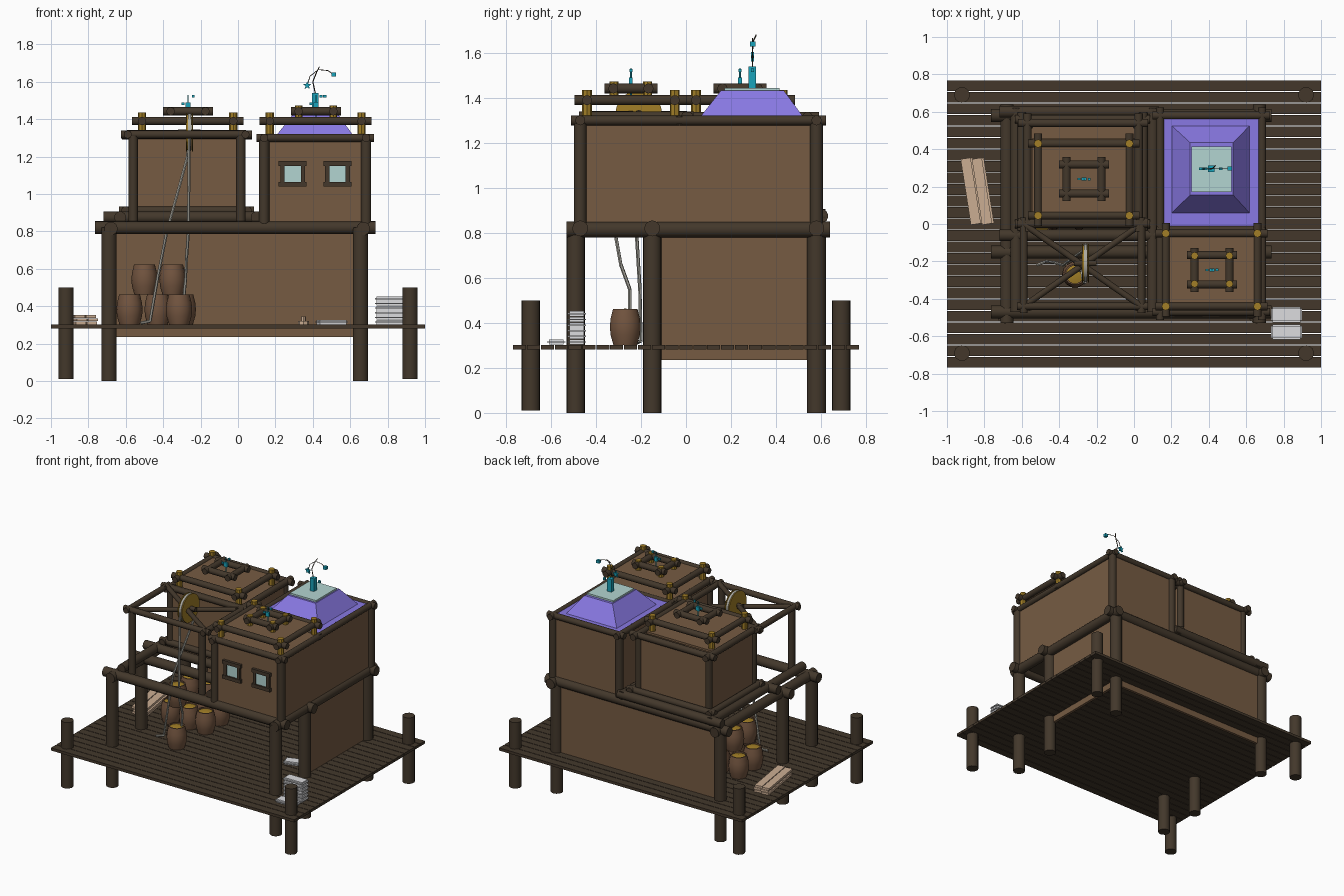
import bpy, bmesh, math
from mathutils import Vector, Matrix

old = bpy.data.objects.get("Cube")
if old:
    bpy.data.objects.remove(old, do_unlink=True)


def material(name, rgb):
    m = bpy.data.materials.new(name)
    m.use_nodes = True
    m.diffuse_color = (*rgb, 1)
    m.node_tree.nodes["Principled BSDF"].inputs["Base Color"].default_value = (*rgb, 1)
    return m


DARK = material("dark wood", (0.056, 0.039, 0.024))
WALL = material("wall wood", (0.18, 0.105, 0.055))
BARREL = material("barrel wood", (0.17, 0.09, 0.05))
PURPLE = material("purple cloth", (0.25, 0.19, 0.77))
GLASS = material("pale glass", (0.45, 0.66, 0.64))
CYAN = material("cyan metal", (0.01, 0.37, 0.5))
GOLD = material("gold", (0.36, 0.21, 0.02))
TAN = material("pale plank", (0.6, 0.42, 0.29))
WHITE = material("white cloth", (0.72, 0.72, 0.74))
ROPE = material("rope", (0.42, 0.41, 0.36))
made = []


def finish(name, bm, *mats):
    me = bpy.data.meshes.new(name)
    bm.to_mesh(me)
    bm.free()
    for m in mats:
        me.materials.append(m)
    ob = bpy.data.objects.new(name, me)
    bpy.context.collection.objects.link(ob)
    made.append(ob)
    return ob


def log(name, p, q, r, mat=DARK, sides=14):
    p, q = Vector(p), Vector(q)
    d = q - p
    m = Matrix.Translation((p + q) / 2) @ d.to_track_quat('Z', 'Y').to_matrix().to_4x4()
    bm = bmesh.new()
    bmesh.ops.create_cone(bm, cap_ends=True, segments=sides, radius1=r, radius2=r,
                          depth=d.length, matrix=m)
    return finish(name, bm, mat)


def box(name, x0, x1, y0, y1, z0, z1, mat, turn=0, bevel=0):
    bm = bmesh.new()
    size = Matrix.Diagonal((x1 - x0, y1 - y0, z1 - z0, 1))
    at = Matrix.Translation(((x0 + x1) / 2, (y0 + y1) / 2, (z0 + z1) / 2))
    bmesh.ops.create_cube(bm, size=1, matrix=at @ Matrix.Rotation(turn, 4, 'Z') @ size)
    if bevel:
        bmesh.ops.bevel(bm, geom=bm.edges[:], offset=bevel, segments=2, affect='EDGES')
    return finish(name, bm, mat)


def path(name, pts, r, mat):
    for a, b in zip(pts, pts[1:]):
        log(name, a, b, r, mat, 6)


def frame(name, x0, x1, y0, y1, z, r, over):
    # four crossing logs with overhanging ends
    for y in (y0, y1):
        log(name + "_cross_log", (x0 - over, y, z), (x1 + over, y, z), r)
    for x in (x0, x1):
        log(name + "_side_log", (x, y0 - over, z), (x, y1 + over, z), r)


def walls(name, x0, x1, y0, y1, z0, z1, t=0.02):
    for y in (y0, y1):
        box(name + "_wall", x0, x1, y - t / 2, y + t / 2, z0, z1, WALL)
    for x in (x0, x1):
        box(name + "_wall", x - t / 2, x + t / 2, y0, y1, z0, z1, WALL)


# Deck and its corner posts
planks = 25
pitch = 1.54 / planks
for i in range(planks):
    y = -0.77 + pitch * i
    box("deck_plank", -1, 1, y + 0.002, y + pitch - 0.002, 0.282, 0.302, DARK)
for x in (-0.92, 0.92):
    for y in (-0.69, 0.69):
        log("deck_post", (x, y, 0.01), (x, y, 0.5), 0.042)

# Ground storey: posts, beams and two walls
for x in (-0.69, 0.655):
    for y in (-0.49, -0.15, 0.58):
        log("house_post", (x, y, 0), (x, y, 0.82), 0.042)
for y in (-0.47, -0.15, 0.58):
    log("floor_beam", (-0.765, y, 0.82), (0.735, y, 0.82), 0.035)
for x in (-0.68, 0.67):
    log("floor_side_beam", (x, -0.53, 0.815), (x, 0.64, 0.815), 0.036)
box("back_wall", -0.67, 0.65, 0.57, 0.59, 0.235, 0.82, WALL)
box("side_wall", 0.635, 0.655, -0.12, 0.58, 0.235, 0.82, WALL)
box("room_floor", -0.62, 0.12, -0.02, 0.57, 0.83, 0.85, WALL)
box("tower_floor", 0.13, 0.67, -0.46, 0.57, 0.82, 0.84, DARK)

# Tall tower
walls("tower", 0.145, 0.675, -0.465, 0.575, 0.83, 1.3)
for x in (0.14, 0.685):
    for y in (-0.47, 0.58):
        log("tower_post", (x, y, 0.82), (x, y, 1.3), 0.028)
frame("tower_top", 0.14, 0.685, -0.47, 0.58, 1.3, 0.022, 0.042)
log("tower_ridge_log", (0.12, -0.03, 1.3), (0.7, -0.03, 1.3), 0.022)

# Small room and the open frame before it
walls("room", -0.56, 0.015, 0.01, 0.53, 0.86, 1.31)
for x in (-0.56, 0.015):
    for y in (-0.44, 0.01, 0.53):
        log("room_post", (x, y, 0.85), (x, y, 1.31), 0.025)
frame("room_top", -0.57, 0.025, 0.01, 0.54, 1.315, 0.023, 0.05)
frame("crane_top", -0.59, 0.04, -0.44, 0.0, 1.318, 0.021, 0.035)
frame("room_sill", -0.6, 0.05, 0.0, 0.56, 0.91, 0.024, 0.035)
for x in (-0.63, 0.1):
    log("sill_side_log", (x, -0.47, 0.875), (x, 0.62, 0.875), 0.032)
for y in (-0.06, 0.6):
    log("sill_cross_log", (-0.72, y, 0.875), (0.13, y, 0.875), 0.032)
log("crane_brace", (-0.59, 0.0, 1.325), (0.04, -0.44, 1.325), 0.017)
log("crane_brace", (-0.59, -0.44, 1.315), (0.04, 0.0, 1.315), 0.017)


# Flat roofs with stacked frames, gold pegs and a small charm
def roof(x0, x1, y0, y1, cx, cy, pegs):
    box("roof_base", x0 - 0.03, x1 + 0.03, y0 - 0.03, y1 + 0.03, 1.3, 1.315, WALL)
    box("roof_top", x0, x1, y0, y1, 1.385, 1.4, WALL)
    frame("roof_frame", x0, x1, y0, y1, 1.39, 0.022, 0.055)
    frame("hatch_frame", cx - 0.093, cx + 0.093, cy - 0.078, cy + 0.078, 1.442, 0.022, 0.04)
    for x in (x0, x1):
        for y in (y0, y1):
            log("roof_peg", (x, y, 1.32), (x, y, 1.435), 0.022, GOLD, 8)
    if pegs:
        for x in (cx - 0.093, cx + 0.093):
            for y in (cy - 0.075, cy + 0.075):
                log("hatch_peg", (x, y, 1.39), (x, y, 1.472), 0.02, GOLD, 8)
    log("charm_rod", (cx, cy, 1.4), (cx, cy, 1.53), 0.004, CYAN, 6)
    box("charm_body", cx - 0.014, cx + 0.014, cy - 0.008, cy + 0.008, 1.46, 1.49, CYAN)
    box("charm_tip", cx + 0.02, cx + 0.034, cy - 0.007, cy + 0.007, 1.515, 1.529, CYAN)
    box("charm_tail", cx - 0.035, cx - 0.02, cy - 0.005, cy + 0.005, 1.475, 1.488, CYAN)


roof(0.17, 0.66, -0.44, -0.05, 0.417, -0.245, True)
roof(-0.513, -0.025, 0.045, 0.43, -0.267, 0.24, False)

# Purple dome with a pale skylight
box("dome_base", 0.16, 0.67, -0.02, 0.565, 1.295, 1.31, PURPLE)
bm = bmesh.new()
res = bmesh.ops.create_cube(bm, size=1, matrix=Matrix.Translation((0.41, 0.292, 1.37))
                            @ Matrix.Diagonal((0.42, 0.47, 0.125, 1)))
for v in bm.verts:
    if v.co.z > 1.37:
        v.co.x = 0.415 + math.copysign(0.115, v.co.x - 0.41)
        v.co.y = 0.295 + math.copysign(0.14, v.co.y - 0.292)
finish("dome", bm, PURPLE)
box("skylight", 0.308, 0.522, 0.17, 0.415, 1.43, 1.445, GLASS)

# Antenna with hanging star and cube
box("antenna", 0.396, 0.43, 0.278, 0.312, 1.44, 1.54, CYAN)
path("antenna_wire", [(0.413, 0.295, 1.54), (0.4, 0.295, 1.6), (0.42, 0.298, 1.65),
                      (0.435, 0.312, 1.68)], 0.003, DARK)
path("antenna_arc", [(0.37, 0.295, 1.58), (0.385, 0.295, 1.63), (0.43, 0.295, 1.665),
                     (0.48, 0.295, 1.66), (0.51, 0.295, 1.64)], 0.002, DARK)
box("antenna_cube", 0.5, 0.523, 0.285, 0.308, 1.628, 1.65, CYAN)
box("antenna_bead", 0.455, 0.472, 0.288, 0.302, 1.515, 1.53, CYAN)
bm = bmesh.new()
ring = []
for i in range(10):
    a, r = math.pi * i / 5, (0.023, 0.01)[i % 2]
    ring.append(bm.verts.new((0.37 + r * math.sin(a), 0.288, 1.58 + r * math.cos(a))))
face = bm.faces.new(ring)
ext = bmesh.ops.extrude_face_region(bm, geom=[face])
for v in ext["geom"]:
    if isinstance(v, bmesh.types.BMVert):
        v.co.y += 0.014
bmesh.ops.recalc_face_normals(bm, faces=bm.faces[:])
finish("antenna_star", bm, CYAN)

# Windows
for x in (0.292, 0.532):
    box("window_glass", x - 0.05, x + 0.05, -0.483, -0.474, 1.06, 1.16, GLASS)
    for z in (1.052, 1.163):
        box("window_rail", x - 0.075, x + 0.075, -0.495, -0.465, z - 0.013, z + 0.013, DARK)
    for s in (-0.055, 0.055):
        box("window_stile", x + s - 0.011, x + s + 0.011, -0.492, -0.465, 1.045, 1.17, DARK)

# Pulley wheel, axle and ropes
wx, wy, wz = -0.26, -0.21, 1.33
log("wheel_disc", (wx - 0.012, wy, wz), (wx + 0.012, wy, wz), 0.096, GOLD, 24)
for s in (-0.016, 0.016):
    log("wheel_flange", (wx + s - 0.003, wy, wz), (wx + s + 0.003, wy, wz), 0.103, GOLD, 24)
log("wheel_rope", (wx - 0.008, wy, wz), (wx + 0.008, wy, wz), 0.101, ROPE, 24)
log("wheel_axle", (wx - 0.06, wy, wz), (wx + 0.06, wy, wz), 0.016)
path("lift_rope", [(wx, -0.31, 1.33), (-0.265, -0.315, 0.8), (-0.275, -0.29, 0.66),
                   (-0.28, -0.25, 0.55), (-0.29, -0.25, 0.44)], 0.008, ROPE)
path("pull_rope", [(wx, -0.11, 1.33), (-0.27, -0.14, 1.2), (-0.38, -0.22, 0.8),
                   (-0.43, -0.205, 0.55), (-0.47, -0.2, 0.32), (-0.52, -0.22, 0.31)], 0.008, ROPE)


# Barrels, turned from a bulged profile, filled with gold
def barrel(x, y, z):
    bm = bmesh.new()
    prof = [(0, 0), (0.054, 0), (0.067, 0.045), (0.07, 0.08), (0.067, 0.115),
            (0.056, 0.16), (0.048, 0.16), (0.048, 0.15), (0, 0.162)]
    vs = [bm.verts.new((x + r, y, z + h)) for r, h in prof]
    es = [bm.edges.new(e) for e in zip(vs, vs[1:])]
    bmesh.ops.spin(bm, geom=vs + es, cent=(x, y, 0), axis=(0, 0, 1), angle=math.tau, steps=14)
    bmesh.ops.remove_doubles(bm, verts=bm.verts[:], dist=0.0005)
    bmesh.ops.recalc_face_normals(bm, faces=bm.faces[:])
    for f in bm.faces:
        c = f.calc_center_median()
        f.material_index = int(c.z > z + 0.15 and math.hypot(c.x - x, c.y - y) < 0.046)
    finish("barrel", bm, BARREL, GOLD)


for y in (0.04, 0.21):
    for x in (-0.58, -0.43, -0.295):
        barrel(x, y, 0.302)
for x, y in ((-0.5, 0.15), (-0.35, 0.15), (-0.5, 0.0)):
    barrel(x, y, 0.462)
barrel(-0.315, -0.27, 0.302)

# Stacked planks and white sacks
for k in range(3):
    for s in (-0.03, 0.03):
        x = -0.838 + s + (0, 0.006, -0.005)[k]
        box("loose_plank", x - 0.027, x + 0.027, -0.003, 0.353,
            0.302 + k * 0.018, 0.317 + k * 0.018, TAN, turn=0.155)


def sacks(x, y, count, turn=0):
    for k in range(count):
        z = 0.303 + k * 0.025
        box("sack", x - 0.083, x + 0.083, y - 0.041, y + 0.041, z, z + 0.024, WHITE, turn, 0.009)


sacks(0.815, -0.485, 6)
sacks(0.815, -0.577, 1)
sacks(0.5, -0.03, 1, 0.3)
log("small_pouch", (0.35, -0.03, 0.302), (0.35, -0.03, 0.322), 0.03, TAN, 8)
log("small_pouch_neck", (0.35, -0.03, 0.322), (0.35, -0.03, 0.345), 0.013, TAN, 8)

# Smooth round parts, keeping sharp edges
bpy.ops.object.select_all(action='DESELECT')
for ob in made:
    ob.select_set(True)
bpy.context.view_layer.objects.active = made[0]
bpy.ops.object.shade_smooth_by_angle(angle=math.radians(35))
